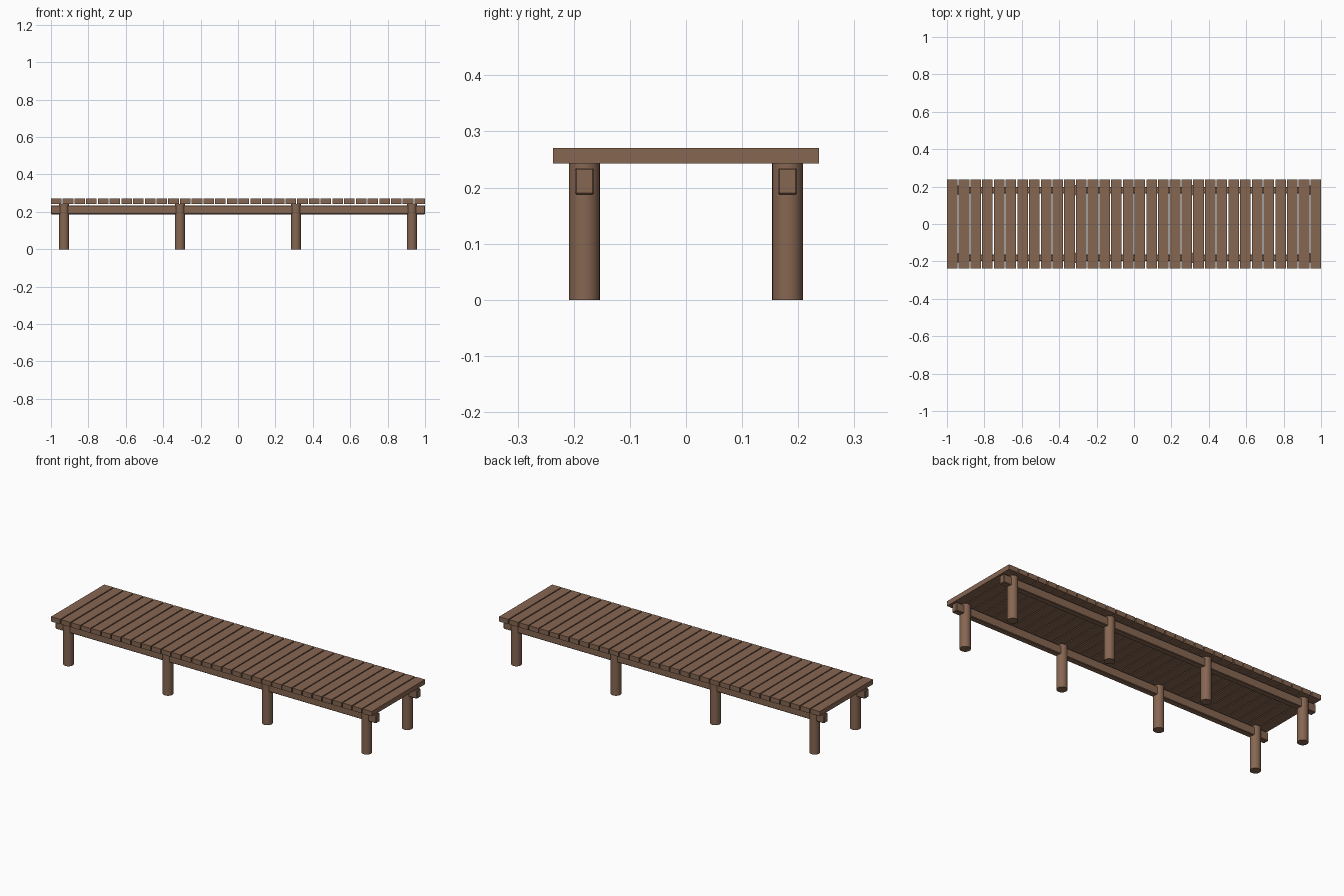
import bpy
import math

cube = bpy.data.objects.get("Cube")
if cube:
    bpy.data.objects.remove(cube, do_unlink=True)

# Weathered brown timber
wood = bpy.data.materials.new("brown_wood")
wood.use_nodes = True
colour = (0.24, 0.133, 0.083, 1)
wood.diffuse_color = colour
wood.node_tree.nodes["Principled BSDF"].inputs["Base Color"].default_value = colour

LENGTH = 2.0
DECK_TOP, DECK_BOTTOM = 0.27, 0.243
RAIL_Y = 0.181


def box(name, size, location, bevel=0.0):
    bpy.ops.mesh.primitive_cube_add(size=1, location=location)
    obj = bpy.context.object
    obj.name = name
    obj.scale = size
    bpy.ops.object.transform_apply(location=False, rotation=False, scale=True)
    obj.data.materials.append(wood)
    if bevel:
        mod = obj.modifiers.new("worn_edges", "BEVEL")
        mod.width = bevel
        mod.segments = 1
    return obj


def post(name, x, y):
    bpy.ops.mesh.primitive_cylinder_add(
        vertices=24, radius=0.0275, depth=DECK_BOTTOM,
        location=(x, y, DECK_BOTTOM / 2))
    obj = bpy.context.object
    obj.name = name
    obj.data.materials.append(wood)
    bpy.ops.object.shade_smooth_by_angle(angle=math.radians(40))


# Deck planks laid across the walkway with narrow gaps
COUNT, GAP = 32, 0.006
pitch = (LENGTH + GAP) / COUNT
for i in range(COUNT):
    x = (i - (COUNT - 1) / 2) * pitch
    box(f"plank_{i + 1}", (pitch - GAP, 0.474, DECK_TOP - DECK_BOTTOM),
        (x, 0, (DECK_TOP + DECK_BOTTOM) / 2))

# Long side beams and the round posts that carry them
for side, y in (("front", -RAIL_Y), ("back", RAIL_Y)):
    box(f"{side}_beam", (LENGTH, 0.034, 0.048), (0, y, 0.211), bevel=0.003)
    for n in range(4):
        post(f"{side}_post_{n + 1}", -0.93 + n * 0.62, y)
